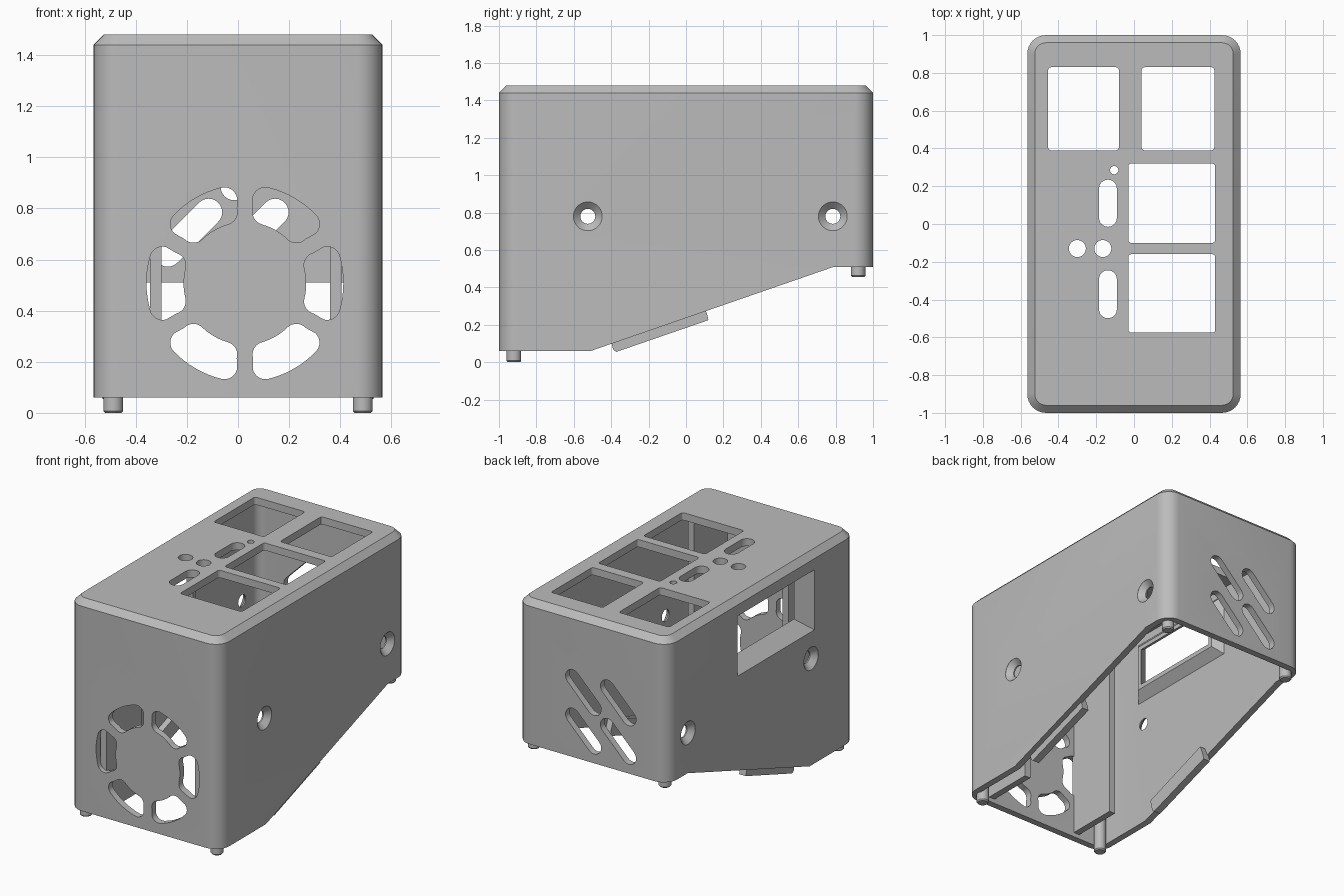
import bpy, bmesh
from math import sin, cos, asin, pi, radians

if "Cube" in bpy.data.objects:
    bpy.data.objects.remove(bpy.data.objects["Cube"], do_unlink=True)

grey = bpy.data.materials.new("matte grey")
grey.use_nodes = True
grey.diffuse_color = (0.5, 0.5, 0.5, 1)
grey.node_tree.nodes["Principled BSDF"].inputs["Base Color"].default_value = (0.5, 0.5, 0.5, 1)

HX, HY, TOP, WALL = 0.565, 1.0, 1.48, 0.045


# ---------- outlines ----------
def arc(cx, cy, r, a0, a1, n=8):
    return [(cx + r * cos(a0 + (a1 - a0) * i / n), cy + r * sin(a0 + (a1 - a0) * i / n))
            for i in range(n + 1)]


def circle(cx, cy, r, n=32):
    return arc(cx, cy, r, 0, 2 * pi, n)[:-1]


def rounded_rect(x0, x1, y0, y1, r, n=8):
    corners = [(x1 - r, y1 - r), (x0 + r, y1 - r), (x0 + r, y0 + r), (x1 - r, y0 + r)]
    return [p for k, c in enumerate(corners) for p in arc(*c, r, k * pi / 2, (k + 1) * pi / 2, n)]


def slot(ax, ay, bx, by, r, direction):
    return (arc(bx, by, r, direction - pi / 2, direction + pi / 2, 12)
            + arc(ax, ay, r, direction + pi / 2, direction + 3 * pi / 2, 12))


def kidney(cx, cy, mid, r_in=0.24, r_out=0.385, r=0.05, gap=0.08):
    # ring sector with rounded corners, for one fan vent
    ro, ri = r_out - r, r_in + r
    ao, ai = pi / 6 - asin(gap / ro), pi / 6 - asin(gap / ri)
    pts = arc(0, 0, r_out, -ao, ao)
    pts += arc(ro * cos(ao), ro * sin(ao), r, ao, ao + pi / 2)[1:]
    pts += arc(ri * cos(ai), ri * sin(ai), r, ai + pi / 2, ai + pi)
    pts += arc(0, 0, r_in, ai, -ai)[1:]
    pts += arc(ri * cos(ai), -ri * sin(ai), r, pi - ai, 1.5 * pi - ai)[1:]
    pts += arc(ro * cos(ao), -ro * sin(ao), r, -ao - pi / 2, -ao)[:-1]
    return [(cx + x * cos(mid) - y * sin(mid), cy + x * sin(mid) + y * cos(mid)) for x, y in pts]


# ---------- solids ----------
def place(outline, axis, w):
    return [{"x": (w, u, v), "y": (u, w, v), "z": (u, v, w)}[axis] for u, v in outline]


def loft(bm, loops, ring=False):
    rows = [[bm.verts.new(p) for p in loop] for loop in loops]
    n = len(rows[0])
    pairs = list(zip(rows, rows[1:])) + ([(rows[-1], rows[0])] if ring else [])
    for a, b in pairs:
        for i in range(n):
            bm.faces.new((a[i], a[(i + 1) % n], b[(i + 1) % n], b[i]))
    if not ring:
        bm.faces.new(rows[0])
        bm.faces.new(rows[-1])


def prism(bm, outline, axis, lo, hi):
    loft(bm, [place(outline, axis, lo), place(outline, axis, hi)])


def box(bm, x0, x1, y0, y1, z0, z1):
    prism(bm, [(x0, y0), (x1, y0), (x1, y1), (x0, y1)], "z", z0, z1)


def finish(name, bm):
    bmesh.ops.remove_doubles(bm, verts=bm.verts[:], dist=1e-5)
    bmesh.ops.recalc_face_normals(bm, faces=bm.faces[:])
    mesh = bpy.data.meshes.new(name)
    bm.to_mesh(mesh)
    bm.free()
    mesh.materials.append(grey)
    obj = bpy.data.objects.new(name, mesh)
    bpy.context.collection.objects.link(obj)
    return obj


def activate(obj):
    bpy.ops.object.select_all(action="DESELECT")
    obj.select_set(True)
    bpy.context.view_layer.objects.active = obj


def smooth(obj):
    activate(obj)
    bpy.ops.object.shade_smooth_by_angle(angle=radians(30))


def cut(obj, bm):
    cutter = finish("cutter", bm)
    cutter.hide_render = True
    mod = obj.modifiers.new("cut", "BOOLEAN")
    mod.operation, mod.solver, mod.object = "DIFFERENCE", "EXACT", cutter
    activate(obj)
    bpy.ops.object.modifier_apply(modifier=mod.name)
    bpy.data.objects.remove(cutter, do_unlink=True)


# ---------- case shell with chamfered top ----------
def plan(inset, r):
    return rounded_rect(-HX + inset, HX - inset, -HY + inset, HY - inset, r)


bm = bmesh.new()
loft(bm, [place(plan(0, 0.1), "z", 0.02), place(plan(0, 0.1), "z", TOP - 0.04),
          place(plan(0.04, 0.06), "z", TOP)])
case = finish("case_shell", bm)

# hollow inside
bm = bmesh.new()
prism(bm, plan(WALL, 0.06), "z", -0.2, TOP - 0.05)
cut(case, bm)

# sloping underside
bm = bmesh.new()
prism(bm, [(-1.2, -0.3), (1.2, -0.3), (1.2, 0.51), (0.79, 0.51), (-0.51, 0.06), (-1.2, 0.06)],
      "x", -1, 1)
cut(case, bm)

# openings in the roof
bm = bmesh.new()
roof = [rounded_rect(*r, 0.015, 3) for r in (
    (-0.455, -0.08, 0.39, 0.83), (0.04, 0.425, 0.39, 0.83),
    (-0.03, 0.43, -0.1, 0.32), (-0.03, 0.43, -0.575, -0.16))]
roof += [slot(-0.138, y0, -0.138, y1, 0.047, pi / 2) for y0, y1 in ((0.032, 0.188), (-0.452, -0.292))]
roof += [circle(-0.105, 0.285, 0.022), circle(-0.3, -0.13, 0.045), circle(-0.165, -0.13, 0.045)]
for outline in roof:
    prism(bm, outline, "z", 1.36, 1.6)

# fan vents in the front
for k in range(6):
    prism(bm, kidney(0.027, 0.507, k * pi / 3), "y", -1.1, -0.9)

# slanted vents in the back
for cx in (0.065, -0.195):
    for cz in (0.705, 0.965):
        prism(bm, slot(cx - 0.08, cz - 0.08, cx + 0.08, cz + 0.08, 0.053, pi / 4), "y", 0.9, 1.1)

# countersunk screw holes on both sides
for s in (-1, 1):
    for y in (-0.525, 0.785):
        loft(bm, [place(circle(y, 0.78, r), "x", s * x) for r, x in
                  ((0.077, 0.6), (0.077, HX - 0.001), (0.04, HX - 0.036), (0.04, 0.45))])

# display opening in the right side
WIN = (-0.56, 0.26, 0.96, 1.365)


def window(grow):
    y0, y1, z0, z1 = WIN
    return [(y0 - grow, z0 - grow), (y1 + grow, z0 - grow), (y1 + grow, z1 + grow), (y0 - grow, z1 + grow)]


prism(bm, window(0), "x", -0.7, -0.5)
cut(case, bm)
smooth(case)

# ---------- funnel frame around the display ----------
bm = bmesh.new()
loft(bm, [place(window(g), "x", x) for g, x in
          ((0, -HX), (-0.075, -0.465), (-0.045, -0.465), (0.03, -0.535))], ring=True)
finish("display_frame", bm)

# ---------- fan rails behind the front ----------
for name, x0, x1 in (("right_fan_rail", -0.345, -0.3), ("left_fan_rail", 0.36, 0.405)):
    bm = bmesh.new()
    box(bm, x0, x1, -0.97, -0.6, 0.09, 1.44)
    finish(name, bm)

# ---------- snap tabs along the slope, and locating pins ----------
for side, s in (("left", 1), ("right", -1)):
    bm = bmesh.new()
    prism(bm, [(-0.41, 0.15), (-0.39, 0.068), (-0.373, 0.055), (0.12, 0.225), (0.112, 0.26), (0.085, 0.33)],
          "x", s * 0.48, s * 0.53)
    finish(side + "_snap_tab", bm)
    for end, y, z0, z1 in (("front", -0.92, 0, 0.3), ("back", 0.92, 0.455, 0.6)):
        bm = bmesh.new()
        loft(bm, [place(circle(s * 0.488, y, r, 24), "z", z) for r, z in
                  ((0.032, z0), (0.039, z0 + 0.008), (0.039, z1))])
        smooth(finish(f"{end}_{side}_pin", bm))
